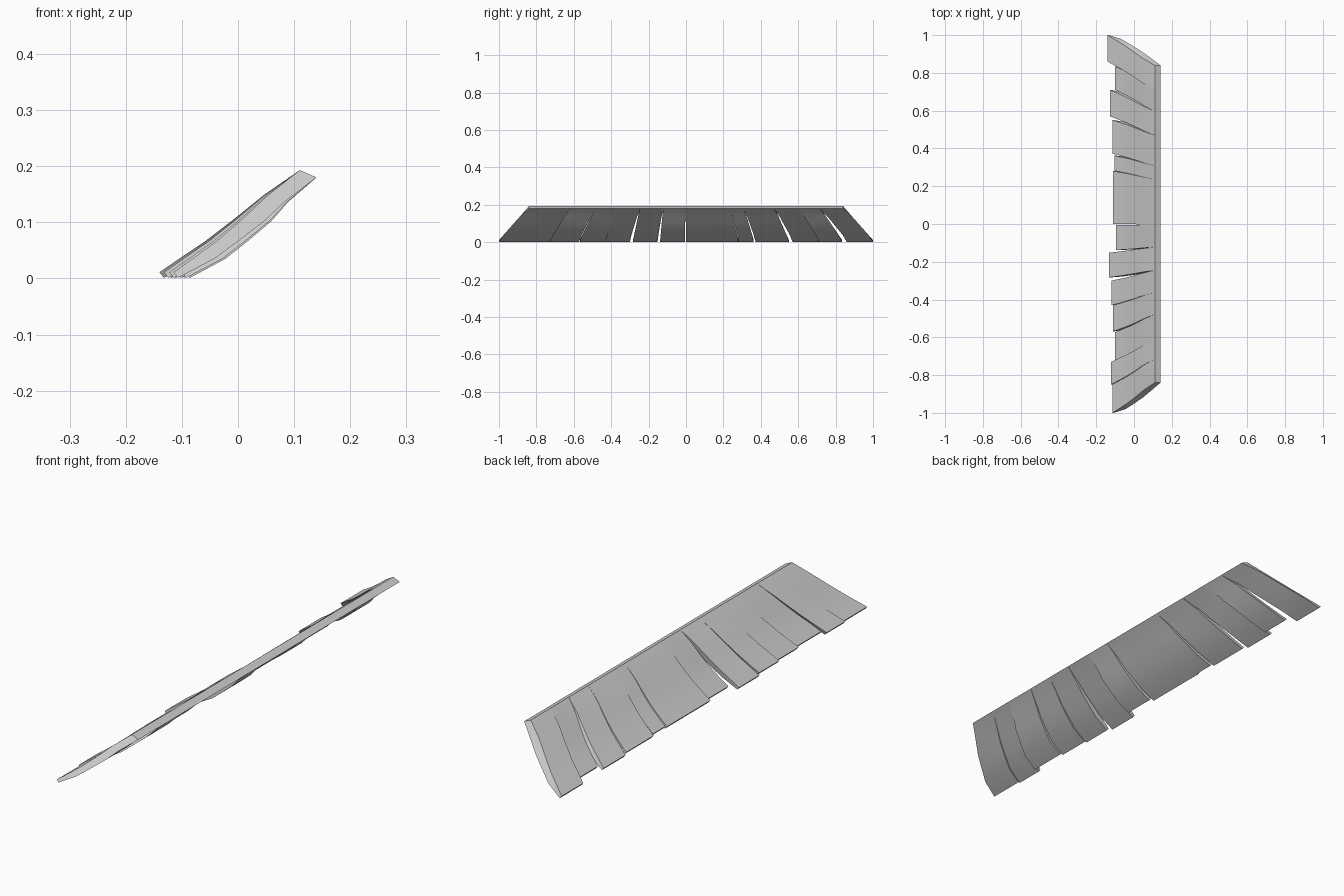
import bpy
import bmesh

if "Cube" in bpy.data.objects:
    bpy.data.objects.remove(bpy.data.objects["Cube"])

# Cross-section of the awning, ridge to eave (x, z)
TOP = [(0.11, 0.193), (0.053, 0.149), (0.005, 0.105), (-0.04, 0.067), (-0.08, 0.038), (-0.118, 0.011)]
BOTTOM = [(0.14, 0.18), (0.083, 0.137), (0.045, 0.102), (0.0, 0.068), (-0.045, 0.035), (-0.11, 0.001)]
WEIGHT = [0.0, 0.3, 0.6, 0.8, 0.95, 1.0]
RIDGE = 0.84

# Each layer: eave start y, eave end y, shift of its eave in x
STRIPS = [
    (-1.0, -0.85, 0.003), (-0.85, -0.73, -0.004), (-0.73, -0.572, 0.018),
    (-0.568, -0.43, 0.008), (-0.43, -0.30, -0.001), (-0.283, -0.152, -0.014),
    (-0.138, -0.006, 0.024), (0.0, 0.28, 0.008), (0.282, 0.362, 0.014),
    (0.372, 0.55, 0.003), (0.57, 0.71, -0.009), (0.71, 0.835, 0.018),
    (0.86, 1.0, -0.022),
]


def strip(name, y0, y1, ridge0, ridge1, shift):
    """Closed tapering slab following the curved section."""
    bm = bmesh.new()

    def side(eave_y, ridge_y):
        verts = []
        for row in (TOP, BOTTOM[::-1]):
            weights = WEIGHT if row is TOP else WEIGHT[::-1]
            for i, ((x, z), w) in enumerate(zip(row, weights)):
                t = 1 if w == 0 else min(1, max(0, (z - 0.011) / 0.18))
                y = eave_y + (ridge_y - eave_y) * t
                verts.append(bm.verts.new((x + shift * w, y, z)))
        return verts

    a, b = side(y0, ridge0), side(y1, ridge1)
    n = len(a)
    for i in range(n):
        j = (i + 1) % n
        bm.faces.new((a[i], a[j], b[j], b[i]))
    for s in (a, b):
        for i in range(n // 2 - 1):
            bm.faces.new((s[i], s[i + 1], s[n - 2 - i], s[n - 1 - i]))
    bmesh.ops.recalc_face_normals(bm, faces=bm.faces)
    mesh = bpy.data.meshes.new(name)
    bm.to_mesh(mesh)
    bm.free()
    obj = bpy.data.objects.new(name, mesh)
    bpy.context.collection.objects.link(obj)
    obj.select_set(True)
    bpy.context.view_layer.objects.active = obj


# Overlapping layers, meeting along one straight ridge
edges = [-1.0]
for p, q in zip(STRIPS, STRIPS[1:]):
    edges.append((p[1] + q[0]) / 2)
edges.append(1.0)
for k, (y0, y1, shift) in enumerate(STRIPS):
    strip(f"thatch_strip_{k + 1}", y0, y1, edges[k] * RIDGE, edges[k + 1] * RIDGE, shift)

bpy.ops.object.shade_smooth_by_angle()
